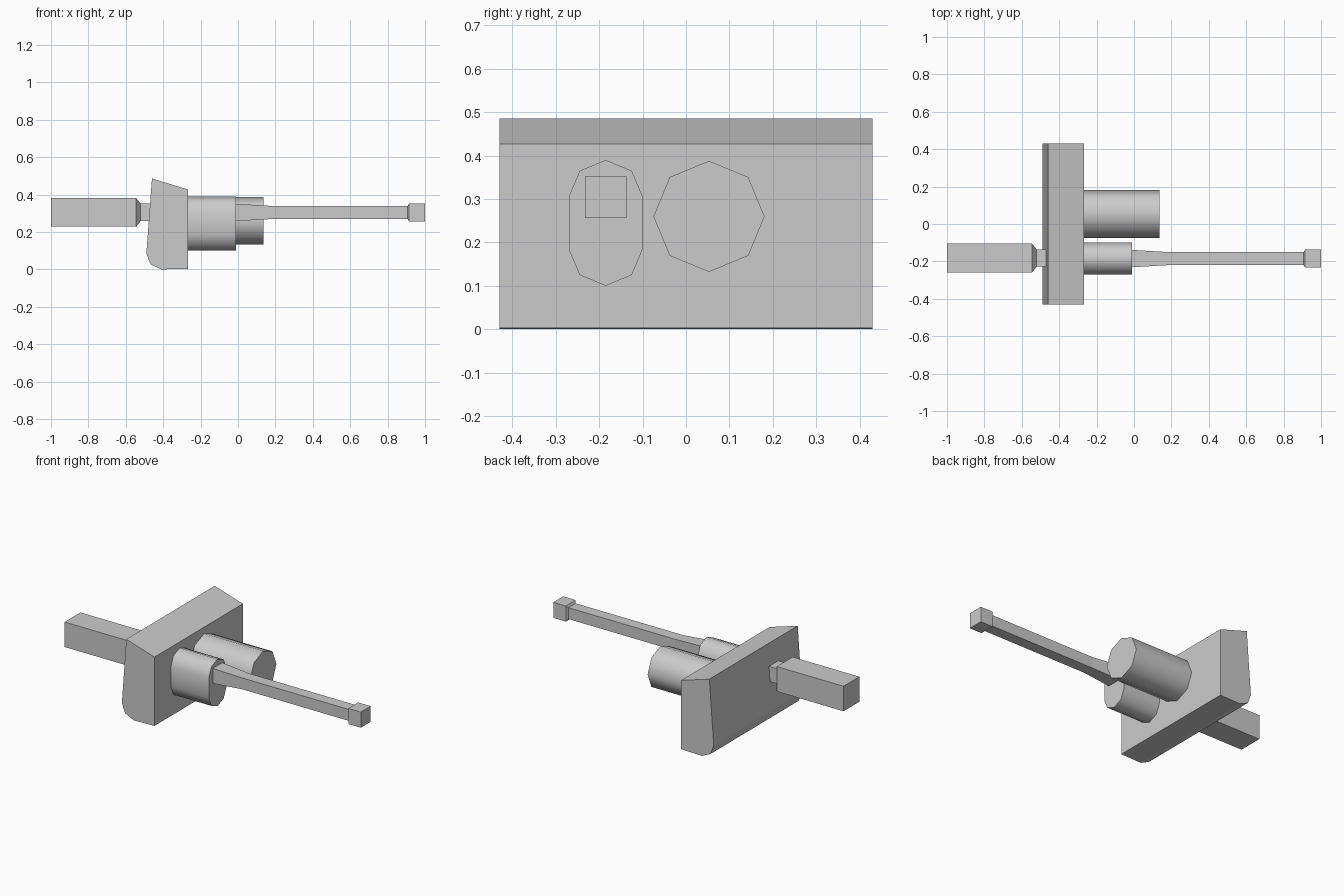
import bpy, bmesh, math

if "Cube" in bpy.data.objects:
    bpy.data.objects.remove(bpy.data.objects["Cube"])


def loft(name, rings, smooth=False):
    """Skin a closed solid through rings of 3D points."""
    bm = bmesh.new()
    loops = [[bm.verts.new(p) for p in ring] for ring in rings]
    for a, b in zip(loops, loops[1:]):
        for i in range(len(a)):
            j = (i + 1) % len(a)
            bm.faces.new((a[i], a[j], b[j], b[i]))
    bm.faces.new(loops[0])
    bm.faces.new(loops[-1])
    bmesh.ops.recalc_face_normals(bm, faces=bm.faces[:])
    mesh = bpy.data.meshes.new(name)
    bm.to_mesh(mesh)
    bm.free()
    obj = bpy.data.objects.new(name, mesh)
    bpy.context.collection.objects.link(obj)
    if smooth:
        bpy.ops.object.select_all(action='DESELECT')
        obj.select_set(True)
        bpy.context.view_layer.objects.active = obj
        bpy.ops.object.shade_smooth_by_angle(angle=math.radians(50))
    return obj


def square_bar(name, y, z, sections):
    """Square bar along x; sections are (x, half width)."""
    return loft(name, [[(x, y + sy * h, z + sz * h)
                        for sy, sz in ((-1, -1), (1, -1), (1, 1), (-1, 1))]
                       for x, h in sections])


def prism_x(name, outline, x0, x1):
    """Smooth-sided prism along x from a (y, z) outline."""
    return loft(name, [[(x, y, z) for y, z in outline] for x in (x0, x1)], True)


# Mount block: side profile extruded across y
profile = [(-0.46, 0.486), (-0.268, 0.427), (-0.268, 0.003),
           (-0.41, 0.0), (-0.468, 0.027), (-0.49, 0.085)]
loft("mount_block", [[(x, y, z) for x, z in profile] for y in (-0.43, 0.43)])

# Eight-sided drum beside the barrel
drum = [(0.053 + 0.128 * math.sin(i * math.pi / 4),
         0.26 + 0.128 * math.cos(i * math.pi / 4)) for i in range(8)]
prism_x("side_drum", drum, -0.28, 0.135)

# Tall rounded sleeve: quarter outline mirrored in y and z
quarter = [(0.085, 0.061), (0.06, 0.12), (0.0, 0.145)]
half = quarter + [(-y, z) for y, z in reversed(quarter[:2])]
sleeve = half + [(-y, -z) for y, z in half]
prism_x("barrel_sleeve", [(-0.185 + y, 0.245 + z) for y, z in sleeve], -0.28, -0.01)

# Barrel with tapered root and muzzle collar
square_bar("barrel", -0.185, 0.304,
           [(-0.02, 0.047), (0.01, 0.045), (0.18, 0.035), (0.915, 0.035)])
square_bar("muzzle", -0.185, 0.304,
           [(0.907, 0.035), (0.915, 0.048), (1.0, 0.048)])

# Rear breech with chamfered front and narrower neck
square_bar("breech", -0.182, 0.305,
           [(-1.0, 0.077), (-0.545, 0.077), (-0.52, 0.046), (-0.455, 0.046)])
